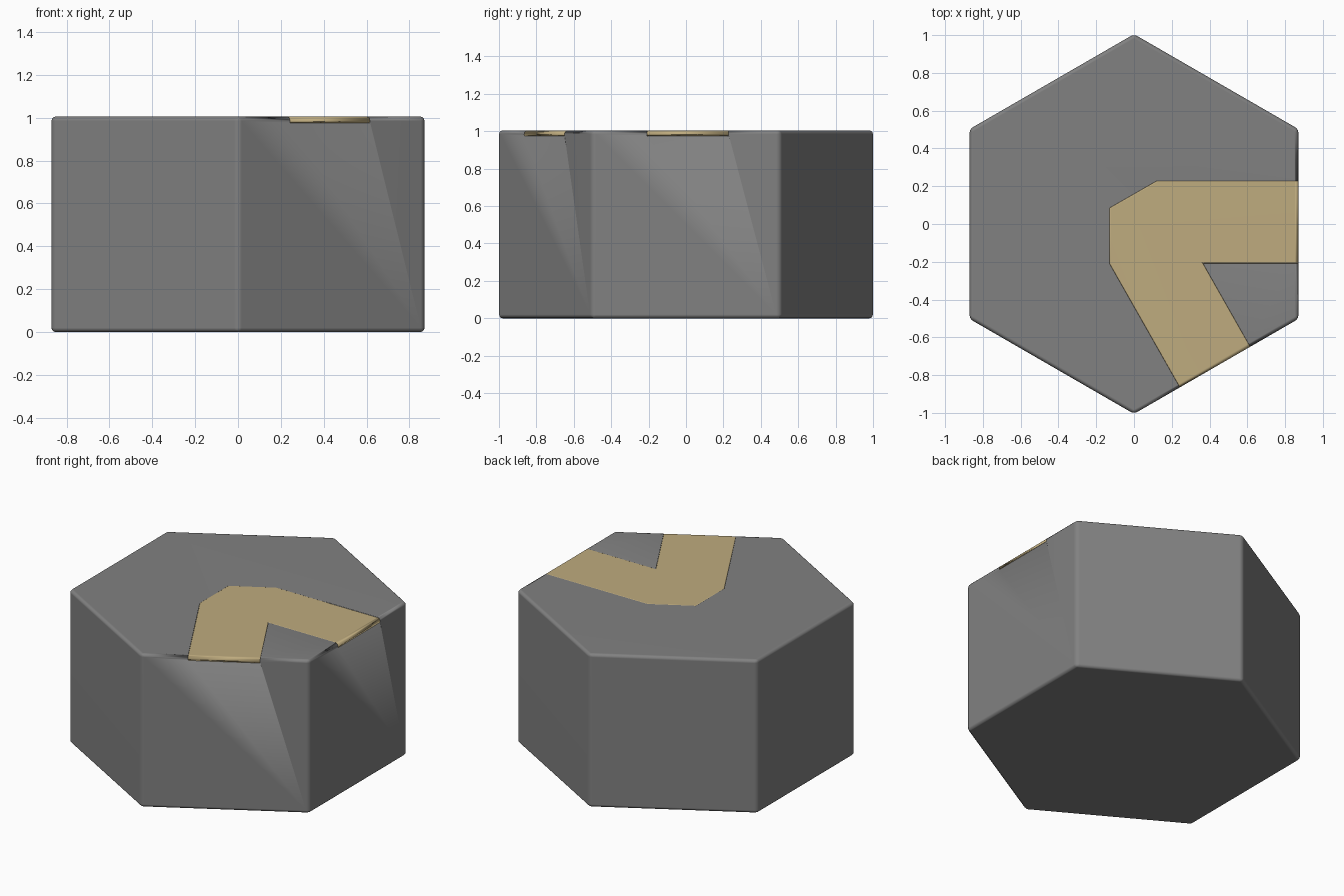
import bpy, bmesh
from math import sin, cos, radians

if "Cube" in bpy.data.objects:
    bpy.data.objects.remove(bpy.data.objects["Cube"])

TOP = 1.005
RADIUS = 1.005
GROOVE = 0.03


def prism(name, outline, z0, z1):
    """Extrude a counter-clockwise outline from z0 to z1."""
    bm = bmesh.new()
    low = [bm.verts.new((x, y, z0)) for x, y in outline]
    high = [bm.verts.new((x, y, z1)) for x, y in outline]
    bm.faces.new(low[::-1])
    bm.faces.new(high)
    n = len(outline)
    for i in range(n):
        j = (i + 1) % n
        bm.faces.new((low[i], low[j], high[j], high[i]))
    mesh = bpy.data.meshes.new(name)
    bm.to_mesh(mesh)
    bm.free()
    ob = bpy.data.objects.new(name, mesh)
    bpy.context.collection.objects.link(ob)
    return ob


def bevel(ob, width, segments, angle):
    m = ob.modifiers.new("round_edges", 'BEVEL')
    m.width, m.segments = width, segments
    m.limit_method, m.angle_limit = 'ANGLE', radians(angle)


def boolean(ob, other, operation):
    m = ob.modifiers.new("boolean", 'BOOLEAN')
    m.object, m.operation, m.solver = other, operation, 'EXACT'


def finish(ob, name, color):
    """Smooth rounded edges, keep big faces flat, and colour the part."""
    for p in ob.data.polygons:
        p.use_smooth = True
    ob.modifiers.new("flat_face_normals", 'WEIGHTED_NORMAL')
    mat = bpy.data.materials.new(name)
    mat.diffuse_color = color
    mat.use_nodes = True
    mat.node_tree.nodes["Principled BSDF"].inputs["Base Color"].default_value = mat.diffuse_color
    ob.data.materials.append(mat)


def helper(ob):
    ob.hide_render = True
    ob.hide_viewport = True
    ob.display_type = 'WIRE'


# Bent path outline, running past the block edge at both ends
path_outline = [(1.2, 0.228), (0.12, 0.228), (-0.13, 0.085),
                (-0.13, -0.21), (0.41, -1.16), (0.78, -0.94),
                (0.365, -0.208), (1.2, -0.208)]
hexagon = [(RADIUS * cos(radians(30 + 60 * i)), RADIUS * sin(radians(30 + 60 * i)))
           for i in range(6)]

# Rounded hexagon block with a shallow groove for the path
body = prism("hex_block", hexagon, 0, TOP)
bevel(body, 0.02, 3, 30)
groove = prism("groove_cutter", path_outline, TOP - GROOVE, TOP + 0.2)
helper(groove)
boolean(body, groove, 'DIFFERENCE')
finish(body, "dark_grey", (0.22, 0.22, 0.22, 1))

# Path inlay with softened edges, trimmed to the rounded block
envelope = prism("block_envelope", hexagon, 0, TOP)
bevel(envelope, 0.02, 3, 30)
helper(envelope)
path = prism("bent_path", path_outline, TOP - GROOVE, TOP - 0.0003)
bevel(path, 0.007, 2, 65)
boolean(path, envelope, 'INTERSECT')
finish(path, "sand", (0.52, 0.41, 0.21, 1))
